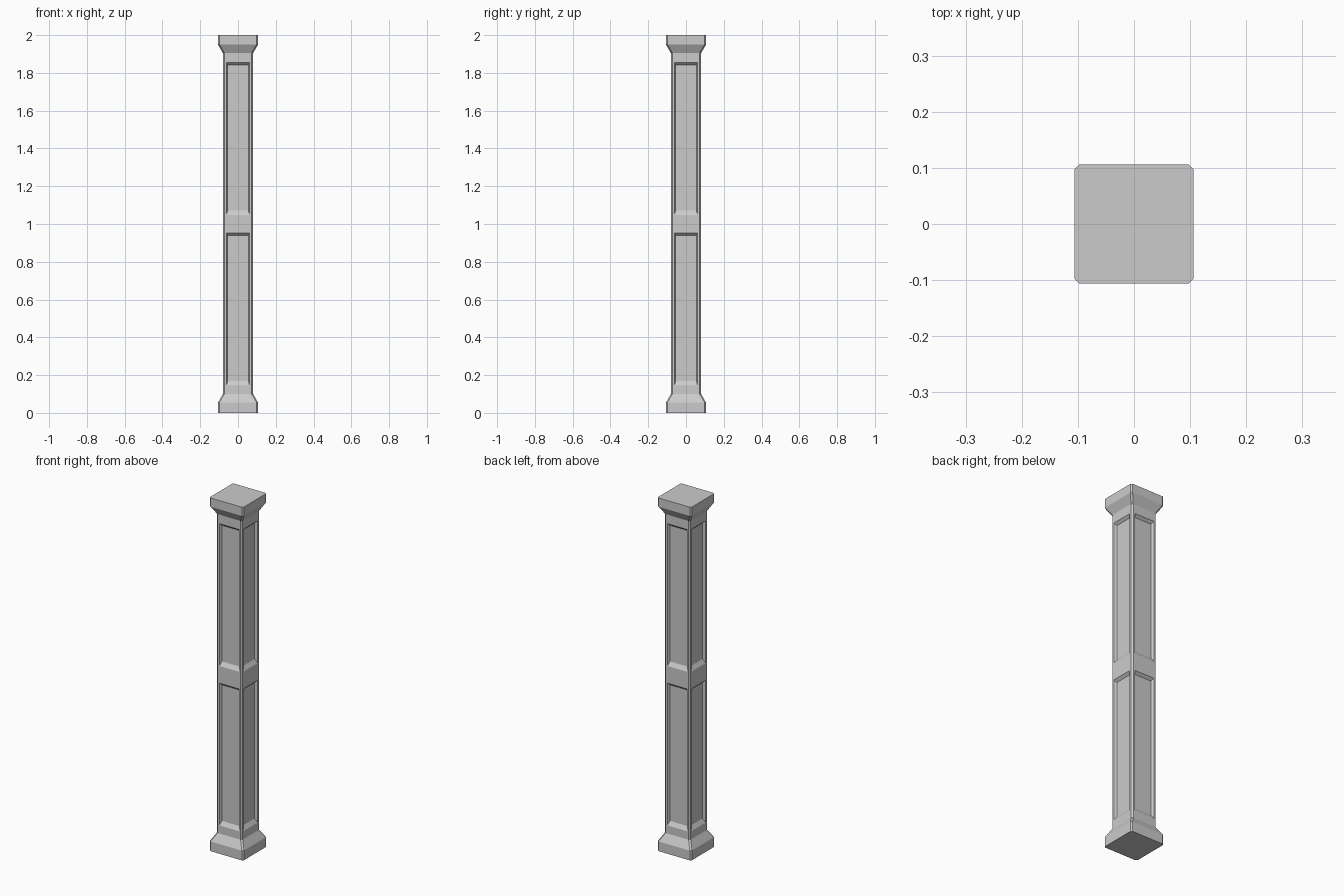
import bpy
import bmesh

cube = bpy.data.objects.get("Cube")
if cube:
    bpy.data.objects.remove(cube, do_unlink=True)

stone = bpy.data.materials.new("light_grey_stone")
stone.use_nodes = True
grey = (0.6, 0.6, 0.6, 1)
stone.diffuse_color = grey
stone.node_tree.nodes["Principled BSDF"].inputs["Base Color"].default_value = grey

BASE, SHAFT, CHAMFER = 0.106, 0.08, 0.008
PANELS = [(0.135, 0.962), (1.038, 1.865)]

# Half width at each height, from the foot to the cap
profile = [(0, BASE), (0.055, BASE), (0.1, SHAFT)]
profile += [(z, SHAFT) for span in PANELS for z in span]
profile += [(1.905, SHAFT), (1.95, BASE), (2, BASE)]


def ring(bm, z, r):
    """Square cross-section with cut corners."""
    c = r - CHAMFER
    points = [(c, -r), (r, -c), (r, c), (c, r), (-c, r), (-r, c), (-r, -c), (-c, -r)]
    return [bm.verts.new((x, y, z)) for x, y in points]


bm = bmesh.new()
rings = [ring(bm, z, r) for z, r in profile]
bm.faces.new(rings[0][::-1])
bm.faces.new(rings[-1])

# Walls; the wide faces inside each panel span become panels
starts = [span[0] for span in PANELS]
panel_faces = []
for (z, r), low, high in zip(profile, rings, rings[1:]):
    for i in range(len(low)):
        j = (i + 1) % len(low)
        face = bm.faces.new((low[i], low[j], high[j], high[i]))
        if z in starts and i % 2:
            panel_faces.append(face)
bm.normal_update()

# Flat frame, then a sunken panel with a deeper sill
bmesh.ops.inset_individual(bm, faces=panel_faces, thickness=0.015)
bmesh.ops.inset_individual(bm, faces=panel_faces, thickness=0.01, depth=-0.014)
for face in panel_faces:
    middle = face.calc_center_median().z
    for v in face.verts:
        v.co.z += 0.015 if v.co.z < middle else -0.006

mesh = bpy.data.meshes.new("column")
bm.to_mesh(mesh)
bm.free()
mesh.materials.append(stone)
column = bpy.data.objects.new("column", mesh)
bpy.context.collection.objects.link(column)
